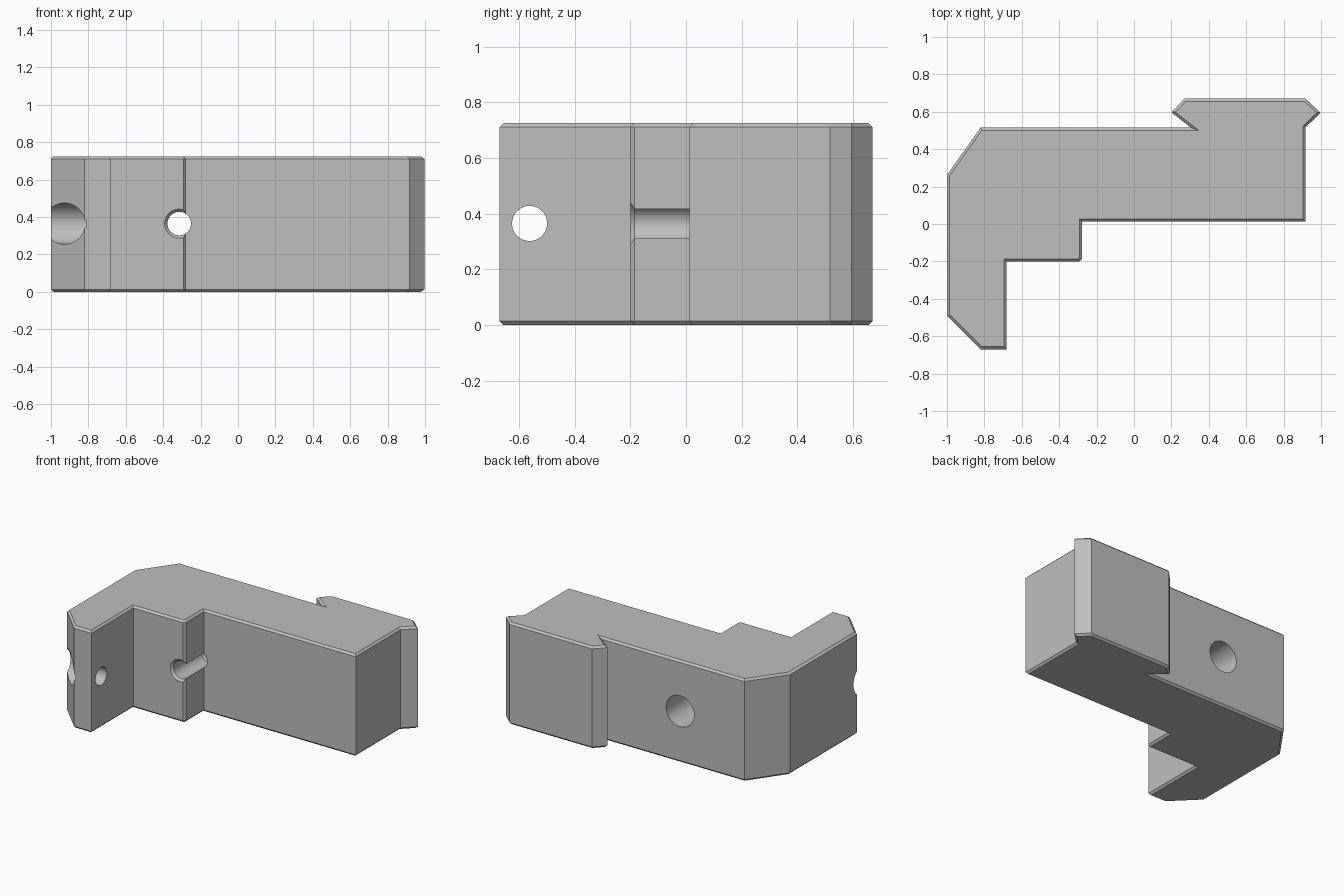
import bpy
import bmesh
import math
from mathutils import Matrix, Vector

cube = bpy.data.objects.get("Cube")
if cube:
    bpy.data.objects.remove(cube, do_unlink=True)

HEIGHT, CHAMFER, MID = 0.725, 0.014, 0.365

grey = bpy.data.materials.new("light grey plastic")
grey.use_nodes = True
grey.diffuse_color = (0.52, 0.52, 0.52, 1)
grey.node_tree.nodes["Principled BSDF"].inputs["Base Color"].default_value = grey.diffuse_color


def add_object(name, bm):
    bmesh.ops.recalc_face_normals(bm, faces=bm.faces)
    mesh = bpy.data.meshes.new(name)
    bm.to_mesh(mesh)
    bm.free()
    mesh.materials.append(grey)
    obj = bpy.data.objects.new(name, mesh)
    bpy.context.collection.objects.link(obj)
    return obj


def inset(outline, dist):
    """Move a clockwise outline inward by an even distance."""
    result = []
    for i, p in enumerate(outline):
        a = (p - outline[i - 1]).normalized()
        b = (outline[(i + 1) % len(outline)] - p).normalized()
        n1, n2 = Vector((a.y, -a.x)), Vector((b.y, -b.x))
        result.append(p + (n1 + n2) * dist / (1 + n1.dot(n2)))
    return result


def bridge_rings(bm, rings):
    """Join equal rings of points into a closed solid."""
    loops = [[bm.verts.new(p) for p in ring] for ring in rings]
    for low, high in zip(loops, loops[1:]):
        for i in range(len(low)):
            j = (i + 1) % len(low)
            bm.faces.new((low[i], low[j], high[j], high[i]))
    bm.faces.new(loops[0])
    bm.faces.new(loops[-1])


def hole_cutter(name, steps, matrix, sides=64):
    """Stepped round cutter; steps are (position along axis, radius)."""
    bm = bmesh.new()
    turn = [2 * math.pi * i / sides for i in range(sides)]
    bridge_rings(bm, [[(r * math.cos(t), r * math.sin(t), z) for t in turn] for z, r in steps])
    bm.transform(matrix)
    obj = add_object(name, bm)
    obj.hide_render = True
    return obj


# Bracket body: hooked outline with a dovetail on the back
outline = [Vector(p) for p in (
    (-1.0, 0.262), (-0.82, 0.515), (0.305, 0.515), (0.2, 0.597), (0.27, 0.67),
    (0.917, 0.67), (0.998, 0.595), (0.917, 0.517), (0.917, 0.013), (-0.278, 0.013),
    (-0.278, -0.185), (-0.292, -0.2), (-0.682, -0.2), (-0.682, -0.67), (-0.82, -0.67),
    (-1.0, -0.49))]
narrow = inset(outline, CHAMFER)
levels = ((narrow, 0), (outline, CHAMFER), (outline, HEIGHT - CHAMFER), (narrow, HEIGHT))
bm = bmesh.new()
bridge_rings(bm, [[(p.x, p.y, z) for p in ring] for ring, z in levels])
body = add_object("bracket_body", bm)

# Screw holes: one through the hooked arm, one through the stepped block
arm_cutter = hole_cutter(
    "arm_hole_cutter",
    ((-1.2, 0.11), (-0.81, 0.11), (-0.81, 0.063), (-0.5, 0.063)),
    Matrix.Translation((0, -0.562, MID)) @ Matrix.Rotation(math.pi / 2, 4, 'Y'))
block_cutter = hole_cutter(
    "block_hole_cutter",
    ((-0.4, 0.08), (-0.202, 0.08), (-0.185, 0.063), (0.12, 0.063), (0.12, 0.11), (0.8, 0.11)),
    Matrix.Translation((-0.314, 0, MID)) @ Matrix.Rotation(-math.pi / 2, 4, 'X'))

bpy.ops.object.select_all(action='DESELECT')
bpy.context.view_layer.objects.active = body
body.select_set(True)
for cutter in (arm_cutter, block_cutter):
    mod = body.modifiers.new(cutter.name, 'BOOLEAN')
    mod.operation = 'DIFFERENCE'
    mod.solver = 'EXACT'
    mod.object = cutter
    bpy.ops.object.modifier_apply(modifier=mod.name)
    bpy.data.objects.remove(cutter, do_unlink=True)

bpy.ops.object.shade_smooth_by_angle(angle=math.radians(25))
